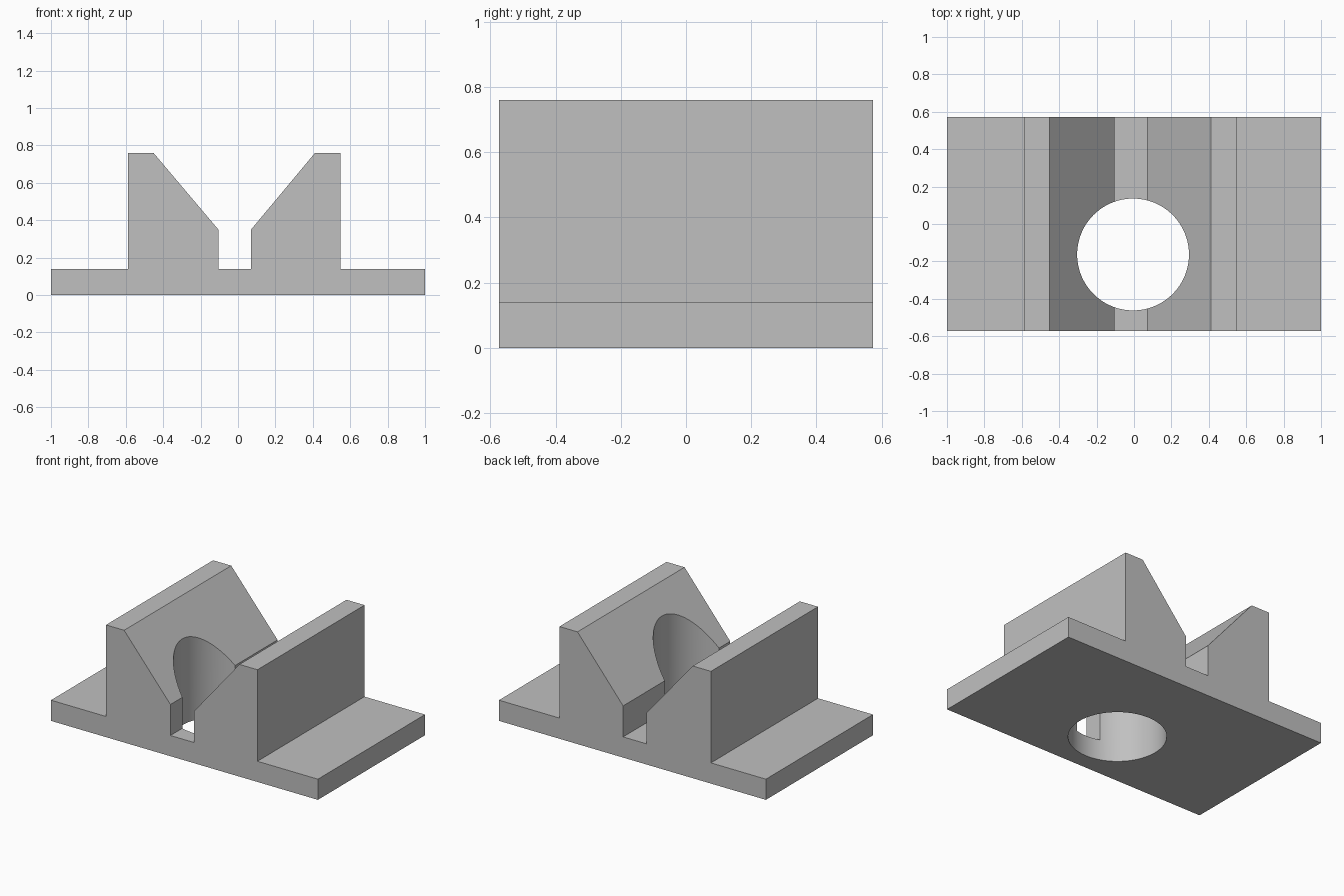
import bpy
import bmesh
import math

cube = bpy.data.objects.get("Cube")
if cube:
    bpy.data.objects.remove(cube, do_unlink=True)

HALF_DEPTH = 0.573

# Single grey finish
grey = bpy.data.materials.new("light grey")
grey.use_nodes = True
colour = (0.53, 0.53, 0.53, 1)
grey.diffuse_color = colour
grey.node_tree.nodes["Principled BSDF"].inputs["Base Color"].default_value = colour

# V-block body: cross-section swept from front to back
profile = [(-1, 0), (1, 0), (1, 0.14), (0.547, 0.14), (0.547, 0.76),
           (0.412, 0.76), (0.07, 0.35), (0.07, 0.14), (-0.105, 0.14),
           (-0.105, 0.35), (-0.452, 0.76), (-0.588, 0.76),
           (-0.588, 0.14), (-1, 0.14)]
bm = bmesh.new()
face = bm.faces.new([bm.verts.new((x, -HALF_DEPTH, z)) for x, z in profile])
swept = bmesh.ops.extrude_face_region(bm, geom=[face])
moved = [v for v in swept["geom"] if isinstance(v, bmesh.types.BMVert)]
bmesh.ops.translate(bm, verts=moved, vec=(0, 2 * HALF_DEPTH, 0))
bmesh.ops.recalc_face_normals(bm, faces=bm.faces)
mesh = bpy.data.meshes.new("v_block")
bm.to_mesh(mesh)
bm.free()
mesh.materials.append(grey)
block = bpy.data.objects.new("v_block", mesh)
bpy.context.collection.objects.link(block)

# Vertical through-hole, set towards the front
bpy.ops.mesh.primitive_cylinder_add(vertices=96, radius=0.299, depth=2,
                                    location=(-0.005, -0.163, 0.4))
cutter = bpy.context.object
cutter.name = "hole_cutter"
cutter.hide_render = True
cutter.data.materials.append(grey)
cut = block.modifiers.new("through_hole", "BOOLEAN")
cut.operation = "DIFFERENCE"
cut.solver = "EXACT"
cut.object = cutter

# Bake the cut, then smooth only the bore wall
bpy.ops.object.select_all(action="DESELECT")
block.select_set(True)
bpy.context.view_layer.objects.active = block
bpy.ops.object.modifier_apply(modifier=cut.name)
bpy.data.objects.remove(cutter, do_unlink=True)
bpy.ops.object.shade_smooth_by_angle(angle=math.radians(25))
